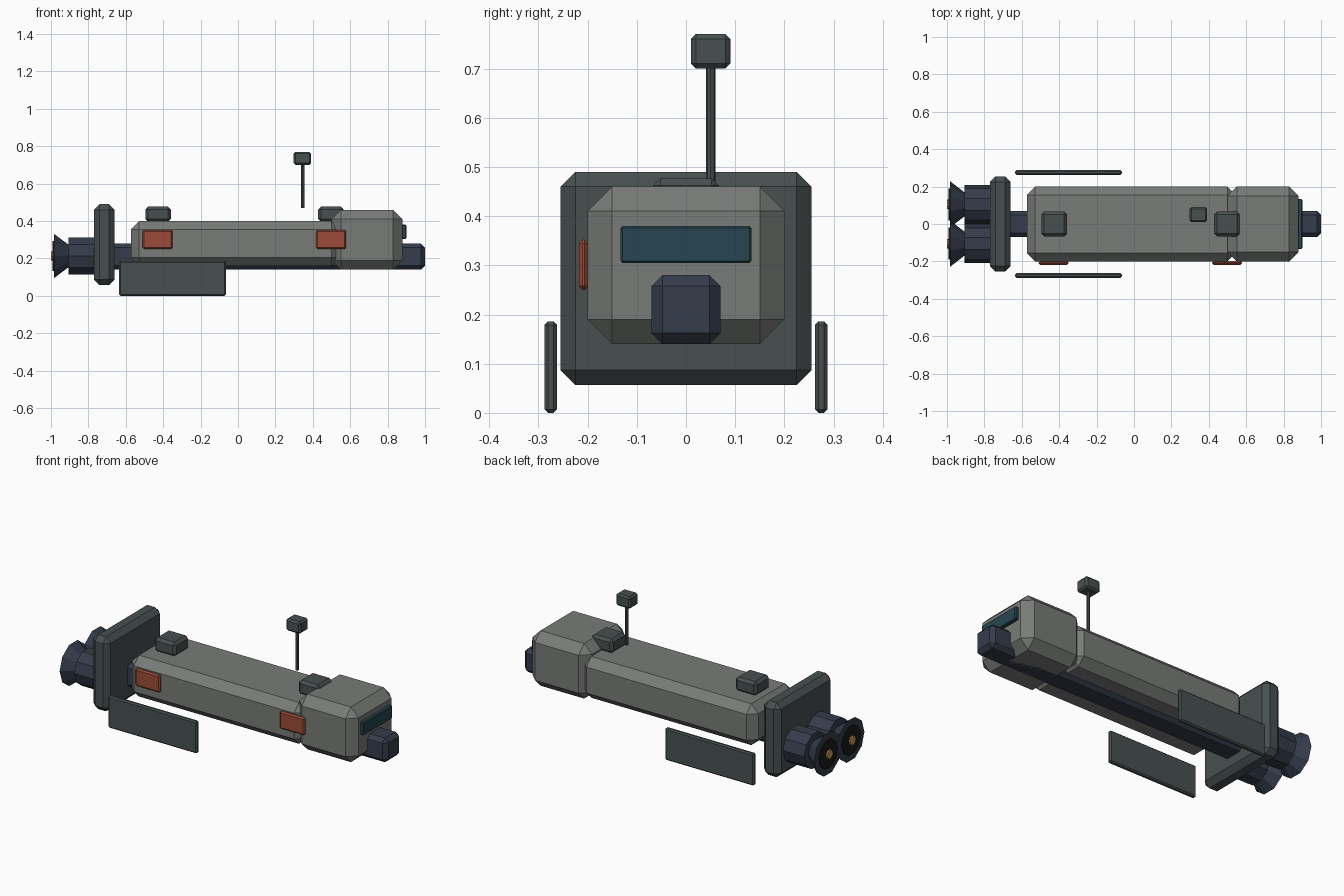
import bpy
import math

if "Cube" in bpy.data.objects:
    bpy.data.objects.remove(bpy.data.objects["Cube"])


def paint(name, rgb):
    m = bpy.data.materials.new(name)
    m.diffuse_color = (*rgb, 1)
    m.use_nodes = True
    m.node_tree.nodes["Principled BSDF"].inputs["Base Color"].default_value = m.diffuse_color
    return m


HULL = paint("hull_grey", (0.19, 0.20, 0.19))
DARK = paint("dark_grey", (0.065, 0.08, 0.08))
NAVY = paint("navy", (0.035, 0.045, 0.07))
RUST = paint("rust_red", (0.33, 0.07, 0.04))
GLASS = paint("teal_glass", (0.02, 0.06, 0.08))
BLACK = paint("black", (0.01, 0.01, 0.012))
GLOW = paint("amber", (0.6, 0.33, 0.08))


def finish(ob, name, mat):
    ob.name = name
    ob.data.materials.append(mat)
    return ob


def box(name, x, y, z, bevel, mat):
    """Chamfered box from (min, max) ranges on each axis."""
    mid = [(a + b) / 2 for a, b in (x, y, z)]
    bpy.ops.mesh.primitive_cube_add(size=1, location=mid)
    ob = bpy.context.object
    size = [b - a for a, b in (x, y, z)]
    for v in ob.data.vertices:
        v.co = [c * s for c, s in zip(v.co, size)]
    mod = ob.modifiers.new("chamfer", 'BEVEL')
    mod.width, mod.segments = bevel, 1
    return finish(ob, name, mat)


def tube(name, x0, x1, r0, r1, y, z, sides, mat):
    """Cone or cylinder along x, radius r0 at x0 and r1 at x1."""
    bpy.ops.mesh.primitive_cone_add(
        vertices=sides, radius1=r0, radius2=r1, depth=x1 - x0,
        location=((x0 + x1) / 2, y, z), rotation=(0, math.pi / 2, 0))
    return finish(bpy.context.object, name, mat)


# Body: hull, cab and the spine running right through them
box("hull", (-0.573, 0.545), (-0.2, 0.2), (0.16, 0.40), 0.045, HULL)
box("cab", (0.50, 0.88), (-0.2, 0.2), (0.14, 0.46), 0.05, HULL)
box("spine", (-0.72, 1.0), (-0.07, 0.07), (0.14, 0.28), 0.022, NAVY)
box("windshield", (0.87, 0.90), (-0.133, 0.133), (0.305, 0.38), 0.004, GLASS)

# Rear bulkhead
box("bulkhead", (-0.77, -0.66), (-0.255, 0.255), (0.057, 0.49), 0.03, DARK)

# Twin engines
for side, y in (("left", 0.105), ("right", -0.105)):
    z = 0.213
    tube(side + "_engine", -0.905, -0.72, 0.104, 0.104, y, z, 10, NAVY)
    tube(side + "_nozzle", -0.985, -0.895, 0.125, 0.055, y, z, 10, NAVY)
    tube(side + "_exhaust", -0.991, -0.975, 0.085, 0.085, y, z, 10, BLACK)
    tube(side + "_exhaust_core", -1.0, -0.98, 0.026, 0.026, y, z, 10, GLOW)

# Floating side fins
for side, y in (("left", 0.275), ("right", -0.275)):
    box(side + "_fin", (-0.635, -0.065), (y - 0.0125, y + 0.0125),
        (0.0, 0.186), 0.007, DARK)

# Roof hatches and front-side panels, rear and forward pairs
for place, xh, xp in (("rear", -0.427, -0.43), ("forward", 0.497, 0.498)):
    box(place + "_hatch", (xh - 0.068, xh + 0.068), (-0.067, 0.067),
        (0.395, 0.477), 0.015, DARK)
    box(place + "_panel", (xp - 0.08, xp + 0.08), (-0.218, -0.198),
        (0.25, 0.352), 0.008, RUST)

# Sensor mast
bpy.ops.mesh.primitive_cylinder_add(vertices=8, radius=0.0095, depth=0.24,
                                    location=(0.345, 0.05, 0.59))
finish(bpy.context.object, "mast", DARK)
box("sensor_head", (0.297, 0.391), (0.01, 0.09), (0.70, 0.77), 0.01, DARK)
